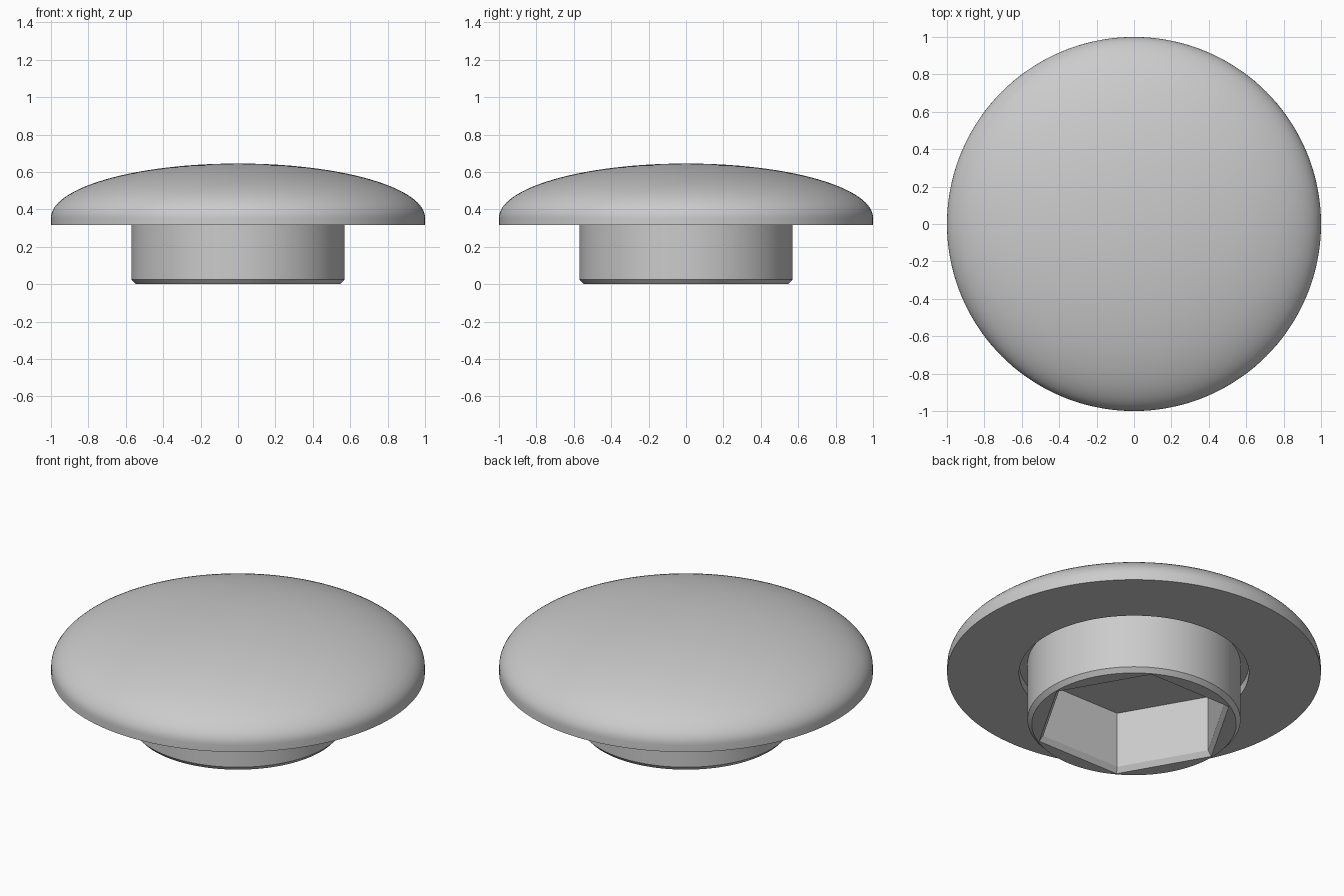
import bpy
import bmesh
from math import pi, cos, sin, radians

SEGMENTS = 144          # multiple of six, so socket corners land on vertices

default = bpy.data.objects.get("Cube")
if default:
    bpy.data.objects.remove(default, do_unlink=True)

grey = bpy.data.materials.new("plain grey")
grey.use_nodes = True
colour = (0.6, 0.6, 0.6, 1)
grey.diffuse_color = colour
grey.node_tree.nodes["Principled BSDF"].inputs["Base Color"].default_value = colour


def circle(angle):
    return 1


def hexagon(angle):
    return cos(pi / 6) / cos(angle % (pi / 3) - pi / 6)


def lathe(name, profile):
    """Turn (radius, height, outline) points around z; radius 0 is a pole."""
    bm = bmesh.new()
    rings = []
    for radius, z, outline in profile:
        if radius == 0:
            rings.append([bm.verts.new((0, 0, z))] * SEGMENTS)
            continue
        ring = []
        for i in range(SEGMENTS):
            a = 2 * pi * i / SEGMENTS
            r = radius * outline(a + 1e-9)
            ring.append(bm.verts.new((r * cos(a), r * sin(a), z)))
        rings.append(ring)
    for upper, lower in zip(rings, rings[1:]):
        for i in range(SEGMENTS):
            j = (i + 1) % SEGMENTS
            corners = [upper[i], lower[i], lower[j], upper[j]]
            bm.faces.new(list(dict.fromkeys(corners)))
    mesh = bpy.data.meshes.new(name)
    bm.to_mesh(mesh)
    bm.free()
    mesh.materials.append(grey)
    obj = bpy.data.objects.new(name, mesh)
    bpy.context.collection.objects.link(obj)
    bpy.ops.object.select_all(action='DESELECT')
    obj.select_set(True)
    bpy.context.view_layer.objects.active = obj
    bpy.ops.object.shade_smooth_by_angle(angle=radians(30))
    return obj


# Domed cap: elliptical crown, short upright rim, flat underside with a groove
STEPS = 28
crown = [(sin(t), 0.355 + 0.29 * cos(t), circle)
         for t in (pi / 2 * k / STEPS for k in range(1, STEPS + 1))]
lathe("domed_cap", [(0, 0.645, circle)] + crown + [
    (1.0, 0.315, circle),
    (0.615, 0.315, circle),
    (0.615, 0.37, circle),
    (0.57, 0.37, circle),
])

# Round stem with chamfered foot and a hexagonal socket
lathe("socket_stem", [
    (0.57, 0.37, circle),
    (0.57, 0.025, circle),
    (0.547, 0.0, circle),
    (0.54, 0.0, hexagon),
    (0.517, 0.03, hexagon),
    (0.517, 0.36, hexagon),
    (0, 0.36, circle),
])
